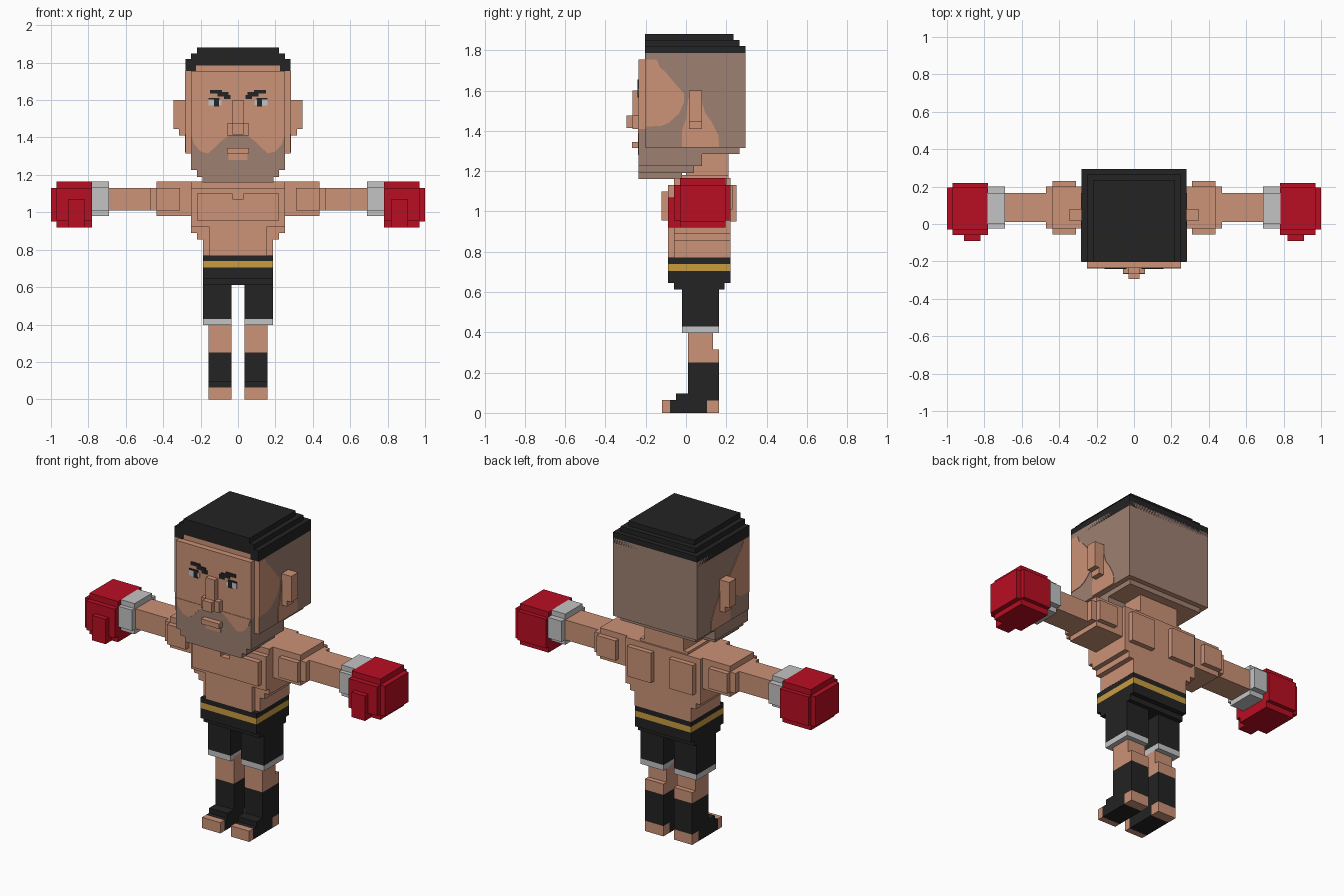
import bpy, bmesh

def material(name, rgb):
    def lin(c):
        c /= 255
        return c / 12.92 if c <= 0.04045 else ((c + 0.055) / 1.055) ** 2.4
    m = bpy.data.materials.new(name)
    m.diffuse_color = (*[lin(c) for c in rgb], 1)
    return m

SKIN = material("skin", (204, 146, 119))
STUBBLE = material("stubble", (158, 128, 113))
BLACK = material("black", (35, 35, 35))
RED = material("glove_red", (186, 14, 34))
GREY = material("light_grey", (196, 196, 196))
GOLD = material("gold", (200, 156, 62))

def finish(name, bm, *mats):
    bmesh.ops.recalc_face_normals(bm, faces=bm.faces)
    mesh = bpy.data.meshes.new(name)
    bm.to_mesh(mesh)
    bm.free()
    for m in mats:
        mesh.materials.append(m)
    ob = bpy.data.objects.new(name, mesh)
    bpy.context.collection.objects.link(ob)
    return ob

def boxes(name, mat, *specs):
    """One object from boxes given as (x0, x1, y0, y1, z0, z1)."""
    bm = bmesh.new()
    for x0, x1, y0, y1, z0, z1 in specs:
        for v in bmesh.ops.create_cube(bm, size=1)["verts"]:
            v.co = (x0 + (v.co.x + .5) * (x1 - x0),
                    y0 + (v.co.y + .5) * (y1 - y0),
                    z0 + (v.co.z + .5) * (z1 - z0))
    return finish(name, bm, mat)

def pair(name, mat, *specs):
    """Right and left copies, mirrored over x = 0."""
    boxes(name + "_right", mat, *specs)
    boxes(name + "_left", mat, *[(-b, -a, *rest) for a, b, *rest in specs])

def plate(name, mat, points, place, offset):
    """Thin flat polygon; place turns (u, v) into a 3D point."""
    bm = bmesh.new()
    face = bm.faces.new([bm.verts.new(place(u, v)) for u, v in points])
    ext = bmesh.ops.extrude_face_region(bm, geom=[face])["geom"]
    bmesh.ops.translate(bm, vec=offset, verts=[e for e in ext if isinstance(e, bmesh.types.BMVert)])
    finish(name, bm, mat)

# Head block: shaved back and sides, skin on front and underside
head = boxes("head", STUBBLE,
             (-.28, .28, -.20, .295, 1.315, 1.785),
             (-.25, .25, -.20, .265, 1.285, 1.315))
head.data.materials.append(SKIN)
for f in head.data.polygons:
    if f.normal.y < -.5 or f.normal.z < -.5:
        f.material_index = 1

# Face slab and stepped jaw
boxes("face", SKIN, (-.25, .25, -.235, -.19, 1.41, 1.755))
boxes("jaw", STUBBLE,
      (-.25, .25, -.235, -.19, 1.315, 1.41),
      (-.25, .25, -.235, .08, 1.225, 1.32),
      (-.22, .22, -.235, .04, 1.19, 1.225),
      (-.19, .19, -.235, -.02, 1.16, 1.19))

# Skin areas that break up the stubble
temple = [(-.20, 1.42), (-.12, 1.425), (-.085, 1.44), (-.035, 1.485), (-.01, 1.54),
          (-.01, 1.585), (-.05, 1.63), (-.10, 1.69), (-.13, 1.715), (-.145, 1.755), (-.20, 1.755)]
below_ear = [(-.02, 1.32), (.165, 1.32), (.16, 1.38), (.13, 1.44), (.095, 1.49),
             (.075, 1.56), (.01, 1.56), (.0, 1.46), (-.02, 1.40)]
cheek = [(.25, 1.41), (.235, 1.365), (.20, 1.325), (.16, 1.315), (.125, 1.345),
         (.09, 1.38), (.05, 1.41)]
for side, s in (("right", 1), ("left", -1)):
    on_side = lambda y, z: (s * .279, y, z)
    plate("temple_" + side, SKIN, temple, on_side, (s * .004, 0, 0))
    plate("ear_surround_" + side, SKIN, below_ear, on_side, (s * .004, 0, 0))
    plate("cheek_" + side, SKIN, cheek, lambda x, z: (s * x, -.234, z), (0, -.004, 0))

# Hair cap with stepped top
boxes("hair", BLACK,
      (-.28, .28, -.203, .295, 1.785, 1.82),
      (-.28, .28, -.17, .295, 1.755, 1.79),
      (-.28, -.225, -.203, .29, 1.755, 1.79),
      (.225, .28, -.203, .29, 1.755, 1.79),
      (-.25, .25, -.203, .265, 1.82, 1.85),
      (-.22, .22, -.203, .235, 1.85, 1.88))

# Ears, nose, mouth
pair("ear", SKIN, (.27, .315, .015, .08, 1.41, 1.60), (.31, .345, .015, .08, 1.445, 1.60))
boxes("nose", SKIN,
      (-.03, .03, -.265, -.23, 1.41, 1.60),
      (-.06, .06, -.265, -.23, 1.41, 1.475),
      (-.03, .03, -.295, -.26, 1.415, 1.475))
boxes("mouth", SKIN,
      (-.06, .06, -.268, -.23, 1.315, 1.345),
      (-.05, .05, -.239, -.23, 1.28, 1.32))

# Eyes and angled brows
pair("eye_white", GREY, (.128, .158, -.239, -.232, 1.57, 1.607),
     (.088, .102, -.239, -.232, 1.575, 1.60))
pair("pupil", BLACK, (.102, .128, -.24, -.232, 1.565, 1.607),
     (.10, .158, -.24, -.232, 1.603, 1.612))
pair("brow", BLACK, (.085, .15, -.24, -.232, 1.635, 1.655),
     (.05, .11, -.24, -.232, 1.62, 1.642), (.04, .075, -.24, -.232, 1.605, 1.628))

# Neck and torso
boxes("neck", SKIN, (-.13, .13, .0, .21, 1.13, 1.29), (-.16, .16, -.03, .21, 1.13, 1.18))
boxes("torso", SKIN,
      (-.25, .25, -.06, .22, .89, 1.165),
      (-.25, .25, -.09, .22, .925, 1.13),
      (-.22, .22, -.06, .22, .855, .89),
      (-.188, .188, -.06, .22, .77, .86),
      (-.155, .155, -.09, .22, .77, .925))
boxes("pectorals", SKIN,
      (-.22, -.03, -.122, -.08, .955, 1.10),
      (.03, .22, -.122, -.08, .955, 1.10),
      (-.03, .03, -.122, -.08, .955, 1.07))
pair("shoulder_blade", SKIN, (.06, .22, .21, .25, .95, 1.13))

# Arms
pair("shoulder", SKIN,
     (.24, .435, -.025, .20, .98, 1.165),
     (.31, .435, -.055, .23, 1.01, 1.13),
     (.43, .47, -.025, .20, 1.01, 1.13))
pair("arm", SKIN, (.44, .70, .01, .165, 1.01, 1.13))
pair("glove_cuff", GREY, (.69, .782, .0, .165, .98, 1.165), (.69, .782, -.025, .20, 1.01, 1.135))
pair("glove", RED,
     (.78, .97, -.06, .22, .955, 1.13),
     (.78, .97, -.03, .195, .92, 1.165),
     (.96, 1.0, -.03, .195, .95, 1.13))
pair("glove_thumb", RED, (.82, .91, -.09, -.02, .92, 1.07))

# Shorts with gold belt
def waist(z0, z1):
    return (-.187, .187, -.09, .22, z0, z1)
boxes("shorts_waist", BLACK, waist(.74, .77), waist(.645, .705),
      (-.187, .187, -.06, .19, .612, .65))
boxes("belt", GOLD, waist(.705, .74))
pair("shorts_leg", BLACK, (.035, .187, -.02, .165, .43, .62))
pair("shorts_hem", GREY, (.035, .187, -.02, .165, .397, .43))

# Legs, ankle supports and feet
pair("leg", SKIN, (.035, .157, .01, .135, .25, .41), (.035, .157, .01, .165, .25, .315))
pair("ankle_support", BLACK,
     (.035, .157, .01, .165, .062, .25),
     (.035, .157, -.05, .02, .062, .095),
     (.035, .157, -.08, .105, 0, .065))
pair("toes", SKIN, (.035, .157, -.118, -.08, 0, .065))
pair("heel", SKIN, (.035, .157, .105, .165, 0, .062))
